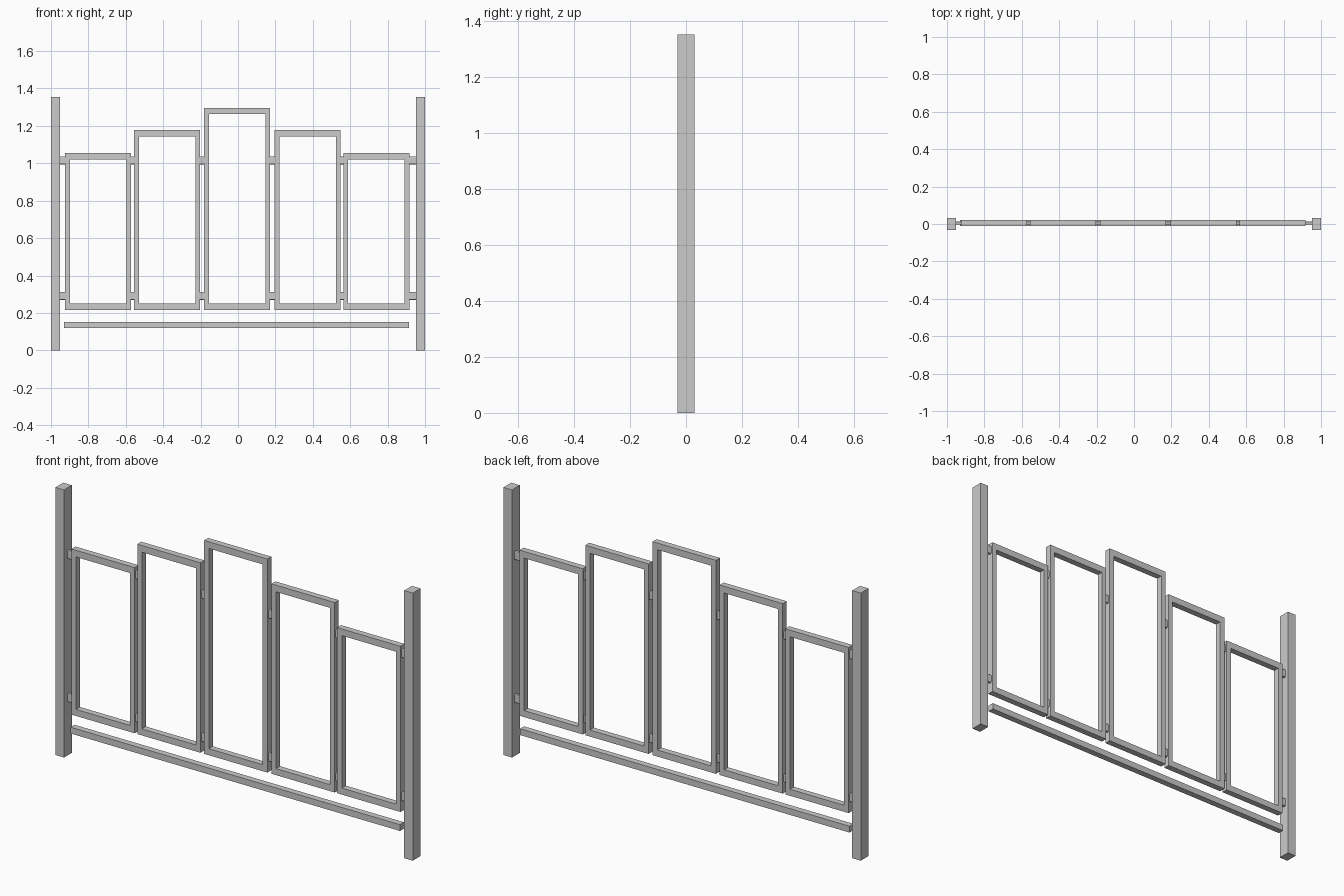
import bpy, bmesh

if "Cube" in bpy.data.objects:
    bpy.data.objects.remove(bpy.data.objects["Cube"])

Y0, Y1 = -0.011, 0.021      # front and back of the frames and rail


def finish(name, bm):
    bmesh.ops.recalc_face_normals(bm, faces=bm.faces)
    mesh = bpy.data.meshes.new(name)
    bm.to_mesh(mesh)
    bm.free()
    obj = bpy.data.objects.new(name, mesh)
    bpy.context.collection.objects.link(obj)
    return obj


def box(name, x0, x1, y0, y1, z0, z1, bevel=0):
    bm = bmesh.new()
    bmesh.ops.create_cube(bm, size=1)
    for v in bm.verts:
        v.co.x = x0 if v.co.x < 0 else x1
        v.co.y = y0 if v.co.y < 0 else y1
        v.co.z = z0 if v.co.z < 0 else z1
    if bevel:
        # round only the edges running along x
        edges = [e for e in bm.edges if abs(e.verts[0].co.x - e.verts[1].co.x) > 1e-5]
        bmesh.ops.bevel(bm, geom=edges, offset=bevel, segments=2, profile=0.5, affect='EDGES')
    return finish(name, bm)


def frame(name, x0, x1, z0, z1, side=0.026, bottom=0.033, top=0.034):
    bm = bmesh.new()
    outer = [(x0, z0), (x1, z0), (x1, z1), (x0, z1)]
    a, b, c, d = x0 + side, x1 - side, z0 + bottom, z1 - top
    inner = [(a, c), (b, c), (b, d), (a, d)]
    rings = [[bm.verts.new((x, y, z)) for x, z in ring]
             for ring, y in ((outer, Y0), (inner, Y0), (inner, Y1), (outer, Y1))]
    for r in range(4):
        p, q = rings[r], rings[(r + 1) % 4]
        for i in range(4):
            j = (i + 1) % 4
            bm.faces.new((p[i], p[j], q[j], q[i]))
    return finish(name, bm)


# end posts
box("left_post", -1, -0.952, -0.031, 0.031, 0, 1.354)
box("right_post", 0.952, 1, -0.031, 0.031, 0, 1.354)

# bottom rail
box("bottom_rail", -0.93, 0.914, Y0, Y1, 0.12, 0.152)

# stepped open panels
panels = [(-0.925, 1.055), (-0.556, 1.178), (-0.182, 1.297), (0.195, 1.178), (0.563, 1.055)]
W = 0.354
for i, (x, top) in enumerate(panels):
    frame(f"panel_frame_{i + 1}", x, x + W, 0.217, top)

# small rounded connectors bridging each gap
starts = [-0.952] + [x + W for x, _ in panels]
ends = [x for x, _ in panels] + [0.952]
for i, (a, b) in enumerate(zip(starts, ends)):
    for level, z in (("lower", 0.270), ("upper", 0.994)):
        box(f"{level}_connector_{i + 1}", a - 0.003, b + 0.003, -0.003, 0.013, z, z + 0.043, bevel=0.005)
